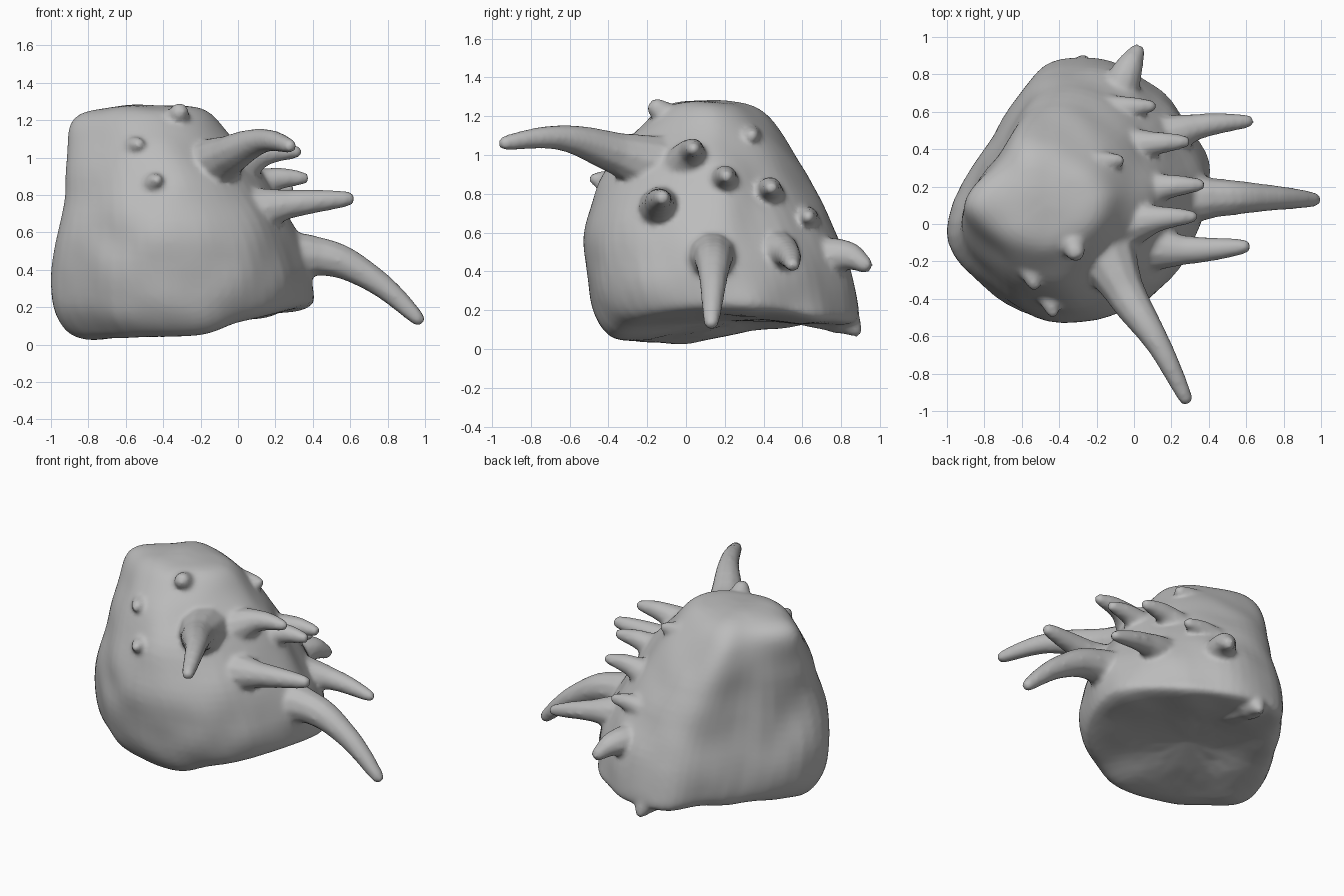
import bpy, bmesh
from mathutils import Vector, noise

cube = bpy.data.objects.get("Cube")
if cube:
    bpy.data.objects.remove(cube, do_unlink=True)

grey = bpy.data.materials.new("stone_grey")
grey.use_nodes = True
colour = (0.5, 0.5, 0.5, 1)
grey.diffuse_color = colour
grey.node_tree.nodes["Principled BSDF"].inputs["Base Color"].default_value = colour


def activate(obj):
    bpy.ops.object.select_all(action="DESELECT")
    obj.select_set(True)
    bpy.context.view_layer.objects.active = obj


# Plan outline of the shell, scaled to a unit box
OUTLINE = [(-1.06, -.34), (-.8, .18), (-.47, .66), (-.31, .97), (.04, 1.04),
           (.4, .92), (.71, .68), (.94, .3), (1.01, .08), (.94, -.27),
           (.71, -.7), (.36, -.95), (0, -1.01), (-.43, -.96), (-.82, -.64)]

# Height, then x and y extents of each level of the shell
LEVELS = [(-.01, -.84, .31, -.33, .82), (.07, -.95, .41, -.42, .89),
          (.2, -1.02, .42, -.49, .89), (.4, -1.02, .42, -.53, .86),
          (.6, -.97, .33, -.53, .77), (.8, -.94, .21, -.49, .66),
          (1, -.93, .08, -.37, .56), (1.13, -.92, -.05, -.25, .47),
          (1.23, -.88, -.13, -.17, .38), (1.275, -.72, -.22, -.1, .28)]


# Underside rises towards +x and towards the back
def floor_height(x, y):
    side = 0.2 * max(0, (x + 0.35) / 0.75)
    back = 0.12 * min(1, max(0, (y - 0.05) / 0.4))
    return max(side, back)


# Main body: lofted levels, the upper ones leaning back on the -x side
def make_body():
    bm = bmesh.new()
    rings = []
    for z, x0, x1, y0, y1 in LEVELS:
        ring = []
        lean = 0.3 * max(0, z - 0.6) / 0.6
        for u, v in OUTLINE:
            v += lean * max(0, -u)
            x = (x0 + x1) / 2 + u * (x1 - x0) / 2
            y = (y0 + y1) / 2 + v * (y1 - y0) / 2
            ring.append(bm.verts.new((x, y, max(z, floor_height(x, y) + z * 0.25))))
        rings.append(ring)
    n = len(OUTLINE)
    for a, b in zip(rings, rings[1:]):
        for i in range(n):
            j = (i + 1) % n
            bm.faces.new((a[i], a[j], b[j], b[i]))
    caps = [bm.faces.new(rings[0]), bm.faces.new(rings[-1])]
    middle = bmesh.ops.poke(bm, faces=caps)["verts"]
    # Shallow hollow in the underside
    min(middle, key=lambda v: v.co.z).co.z += 0.08
    bmesh.ops.recalc_face_normals(bm, faces=bm.faces)
    mesh = bpy.data.meshes.new("horned_shell")
    bm.to_mesh(mesh)
    bm.free()
    mesh.materials.append(grey)
    obj = bpy.data.objects.new("horned_shell", mesh)
    bpy.context.collection.objects.link(obj)
    activate(obj)
    sub = obj.modifiers.new("Rounding", "SUBSURF")
    sub.levels = sub.render_levels = 2
    bpy.ops.object.modifier_apply(modifier=sub.name)
    # Slight lumps in the surface
    for v in mesh.vertices:
        v.co += v.normal * noise.noise(v.co * 4.5) * 0.018
    return obj


# Tapering spike along a short path of (x, y, z, radius)
def make_spike(name, *points):
    curve = bpy.data.curves.new(name, "CURVE")
    curve.dimensions = "3D"
    curve.bevel_depth = 1
    curve.bevel_resolution = 3
    curve.resolution_u = 6
    curve.use_fill_caps = True
    line = curve.splines.new("BEZIER")
    # Extra point rounds the tip
    end, before = Vector(points[-1][:3]), Vector(points[-2][:3])
    r = points[-1][3]
    tip = end + (end - before).normalized() * r * 0.6
    points = points + ((*tip, r * 0.6),)
    line.bezier_points.add(len(points) - 1)
    for p, (x, y, z, radius) in zip(line.bezier_points, points):
        p.co = (x, y, z)
        p.radius = radius
        p.handle_left_type = p.handle_right_type = "AUTO"
    obj = bpy.data.objects.new(name, curve)
    bpy.context.collection.objects.link(obj)
    curve.materials.append(grey)
    activate(obj)
    bpy.ops.object.convert(target="MESH")
    spikes.append(bpy.context.view_layer.objects.active)


spikes = []
body = make_body()

# Long curved horns
make_spike("front_horn", (-.2, -.04, .9, .2), (-.05, -.36, 1.01, .11),
           (.14, -.66, 1.09, .065), (.28, -.94, 1.06, .037))
make_spike("side_horn", (.1, .13, .42, .2), (.44, .14, .47, .105),
           (.72, .14, .35, .072), (.97, .13, .13, .037))

# Medium spikes
make_spike("lower_front_spike", (.02, -.12, .7, .15), (.27, -.14, .75, .08), (.6, -.12, .78, .037))
make_spike("lower_back_spike", (.1, .44, .5, .14), (.34, .52, .49, .07), (.62, .55, .43, .032))
make_spike("back_spike", (-.12, .6, .44, .14), (-.03, .83, .48, .08), (.02, .93, .43, .042))

# Row of short spikes over the shoulder
for i, (y, z, reach) in enumerate([(.04, 1.03, .32), (.21, .89, .36), (.44, .83, .28),
                                   (.63, .68, .1), (.34, 1.1, -.07)]):
    make_spike(f"shoulder_spike_{i + 1}", (reach - .36, y - .04, z - .1, .14),
               (reach - .18, y - .01, z - .01, .068), (reach, y, z, .032))

# Small nubs on the crown, front and bottom corner
make_spike("crown_nub", (-.38, .02, 1.08, .14), (-.33, -.1, 1.2, .075), (-.31, -.16, 1.25, .05))
make_spike("upper_front_nub", (-.6, -.1, 1.0, .12), (-.55, -.27, 1.06, .055), (-.53, -.33, 1.07, .035))
make_spike("middle_front_nub", (-.46, -.3, .82, .11), (-.44, -.44, .87, .05), (-.43, -.48, .88, .03))
make_spike("bottom_corner_nub", (-.28, .62, .27, .16), (-.28, .82, .15, .09), (-.27, .88, .09, .035))

# Fuse the spikes into the shell and soften the joins
activate(body)
for spike in spikes:
    spike.select_set(True)
bpy.ops.object.join()
fuse = body.modifiers.new("Fuse", "REMESH")
fuse.mode = "VOXEL"
fuse.voxel_size = 0.016
fuse.use_smooth_shade = True
soften = body.modifiers.new("Soften", "SMOOTH")
soften.factor = 0.5
soften.iterations = 5
for name in ("Fuse", "Soften"):
    bpy.ops.object.modifier_apply(modifier=name)
bpy.ops.object.shade_smooth()
